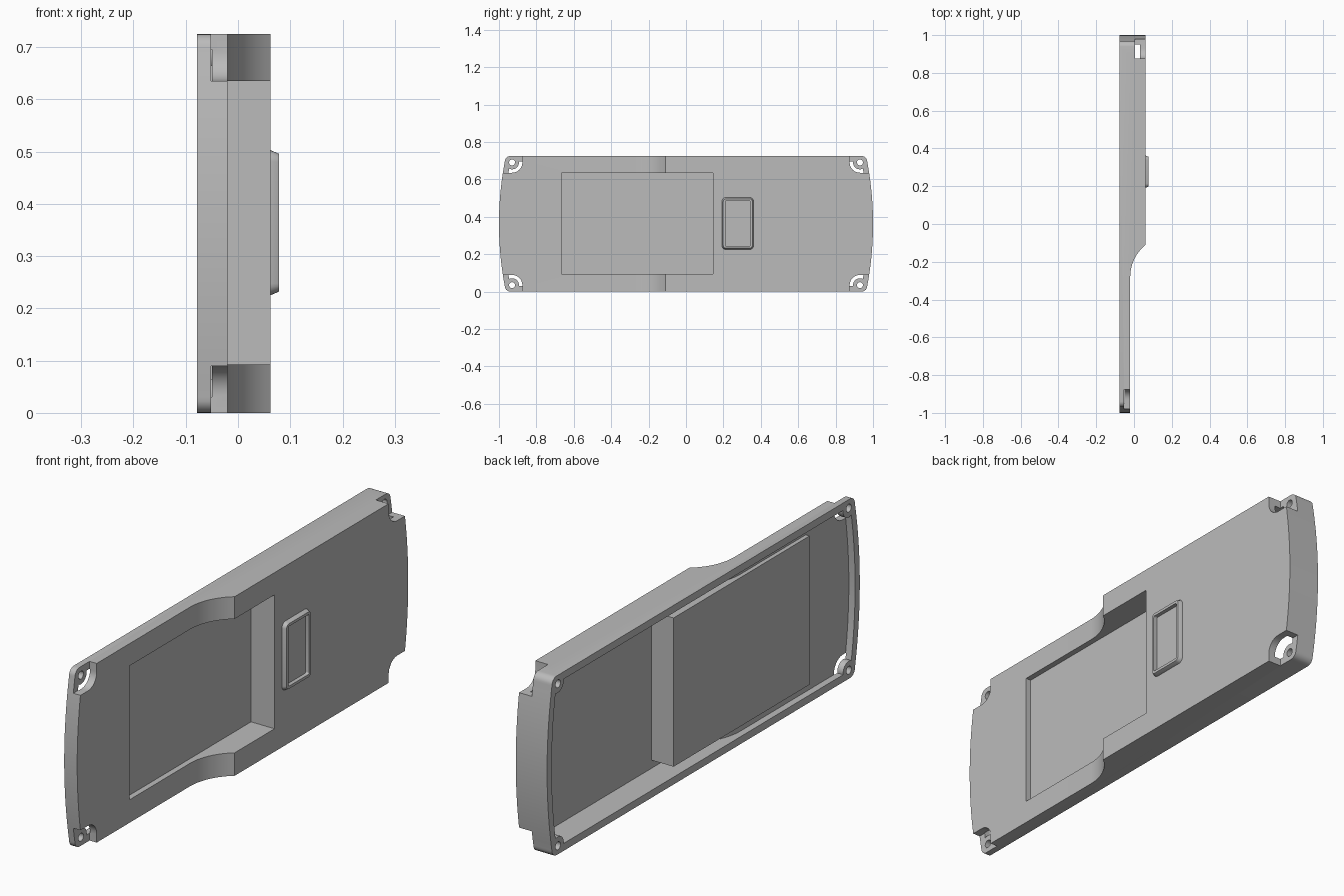
import bpy, bmesh
from math import sin, cos, pi, radians

cube = bpy.data.objects.get("Cube")
if cube:
    bpy.data.objects.remove(cube)

H = 0.725            # overall height
MID = H / 2
BACK, FACE = -0.078, 0.062
THIN = -0.02         # outer face of the thin end
WALL = 0.03

grey = bpy.data.materials.new("plain grey")
grey.use_nodes = True
grey.diffuse_color = (0.5, 0.5, 0.5, 1)
grey.node_tree.nodes["Principled BSDF"].inputs["Base Color"].default_value = (0.5, 0.5, 0.5, 1)


def loft(name, loops, closed=False):
    """Skin a row of matching point loops; cap the ends or join them into a ring."""
    bm = bmesh.new()
    rows = [[bm.verts.new(p) for p in loop] for loop in loops]
    n = len(rows[0])
    pairs = list(zip(rows, rows[1:]))
    if closed:
        pairs.append((rows[-1], rows[0]))
    else:
        bm.faces.new(rows[0])
        bm.faces.new(rows[-1])
    for a, b in pairs:
        for i in range(n):
            j = (i + 1) % n
            bm.faces.new((a[i], a[j], b[j], b[i]))
    bmesh.ops.recalc_face_normals(bm, faces=bm.faces[:])
    mesh = bpy.data.meshes.new(name)
    bm.to_mesh(mesh)
    bm.free()
    mesh.materials.append(grey)
    obj = bpy.data.objects.new(name, mesh)
    bpy.context.collection.objects.link(obj)
    return obj


def prism_x(name, yz, lo, hi):
    return loft(name, [[(x, y, z) for y, z in yz] for x in (lo, hi)])


def prism_z(name, xy, lo, hi):
    return loft(name, [[(x, y, z) for x, y in xy] for z in (lo, hi)])


def box_yz(y0, y1, z0, z1):
    return [(y0, z0), (y1, z0), (y1, z1), (y0, z1)]


def arc(cy, cz, r, a0, a1, n):
    return [(cy + r * cos(radians(a0 + (a1 - a0) * i / n)),
             cz + r * sin(radians(a0 + (a1 - a0) * i / n))) for i in range(n + 1)]


def rounded_rect(y0, y1, z0, z1, r):
    return (arc(y1 - r, z1 - r, r, 0, 90, 5) + arc(y0 + r, z1 - r, r, 90, 180, 5)
            + arc(y0 + r, z0 + r, r, 180, 270, 5) + arc(y1 - r, z0 + r, r, 270, 360, 5))


def outline(inset, r):
    """Long plate with bowed ends and rounded corners."""
    h = MID - inset
    k = h - r

    def end(z):
        return 1 - inset - 0.28 * z * z

    bow = [(end(z), z) for z in (k * (i / 12 - 1) for i in range(1, 24))]
    corner = arc(end(k) - r, k, r, 0, 90, 6)
    half = [(y, -z) for y, z in reversed(corner)] + bow + corner
    whole = half + [(-y, -z) for y, z in half]
    return [(y, z + MID) for y, z in whole]


def step(offset):
    """Region outside the thin end and its curved rise, seen from above."""
    r, start, x0 = 0.217 + offset, -0.28, THIN - offset
    pts = [(x0, -1.2)]
    pts += [(x0 + r * (1 - cos(a)), start + r * sin(a))
            for a in (0.9 * i / 14 for i in range(15))]
    x, y = pts[-1]
    pts += [(x + 0.05 * sin(0.9), y + 0.05 * cos(0.9)), (0.3, y + 0.05 * cos(0.9)), (0.3, -1.2)]
    return pts


def cut(target, cutter):
    """Subtract the cutter for good, then discard it."""
    cutter.hide_render = True
    mod = target.modifiers.new("cut", "BOOLEAN")
    mod.operation, mod.solver, mod.object = "DIFFERENCE", "EXACT", cutter
    bpy.context.view_layer.update()
    graph = bpy.context.evaluated_depsgraph_get()
    mesh = bpy.data.meshes.new_from_object(target.evaluated_get(graph))
    target.modifiers.clear()
    target.data = mesh
    bpy.data.objects.remove(cutter)


corners = [(sy, sz) for sy in (-1, 1) for sz in (-1, 1)]
BOSS_Y, BOSS_Z = 0.93, 0.328   # screw boss position from the centre


def place(points, sy, sz):
    return [(sy * y, MID + sz * z) for y, z in points]


# Hollow space inside the shell, leaving pocket walls and screw bosses
cavity = prism_x("cavity", outline(WALL, 0.02), -0.2, FACE - WALL)
cut(cavity, prism_z("inner_step", step(WALL), -0.2, 1))
cut(cavity, prism_x("pocket_walls", box_yz(-0.695, 0.175, 0.063, 0.665), -0.067, 0.3))
for sy, sz in corners:
    boss = arc(BOSS_Y, BOSS_Z, 0.037, 0, 345, 23)
    cut(cavity, prism_x("boss", place(boss, sy, sz), -0.3, 0.3))

# Outer shell with the stepped face, the cavity and the recessed pocket
shell = prism_x("cover_shell", outline(0, 0.03), BACK, FACE)
cut(shell, prism_z("outer_step", step(0), -0.2, 1))
cut(shell, cavity)
cut(shell, prism_x("pocket", box_yz(-0.665, 0.145, 0.093, 0.635), -0.043, 0.3))

# Corner notches over the bosses, and the screw holes
for sy, sz in corners:
    floor = 0.005 if sy > 0 else -0.052
    notch = arc(BOSS_Y, BOSS_Z, 0.055, 180, 270, 8) + [(1.2, BOSS_Z - 0.055), (1.2, 0.6), (BOSS_Y - 0.055, 0.6)]
    cut(shell, prism_x("notch", place(notch, sy, sz), floor, 0.3))
    hole = arc(BOSS_Y, BOSS_Z, 0.016, 0, 345, 23)
    cut(shell, prism_x("hole", place(hole, sy, sz), -0.3, 0.3))


# Raised frame with sloping outer sides
def frame_loop(x, inset, r):
    pts = rounded_rect(0.192 + inset, 0.362 - inset, 0.225 + inset, 0.503 - inset, r)
    return [(x, y, z) for y, z in pts]


frame = loft("raised_frame", [frame_loop(FACE - 0.004, 0, 0.022), frame_loop(FACE, 0, 0.022),
                              frame_loop(0.078, 0.007, 0.016), frame_loop(0.078, 0.018, 0.006),
                              frame_loop(FACE - 0.004, 0.018, 0.006)], closed=True)

for obj in (shell, frame):
    bpy.ops.object.select_all(action="DESELECT")
    obj.select_set(True)
    bpy.context.view_layer.objects.active = obj
    bpy.ops.object.shade_smooth_by_angle(angle=radians(25))
